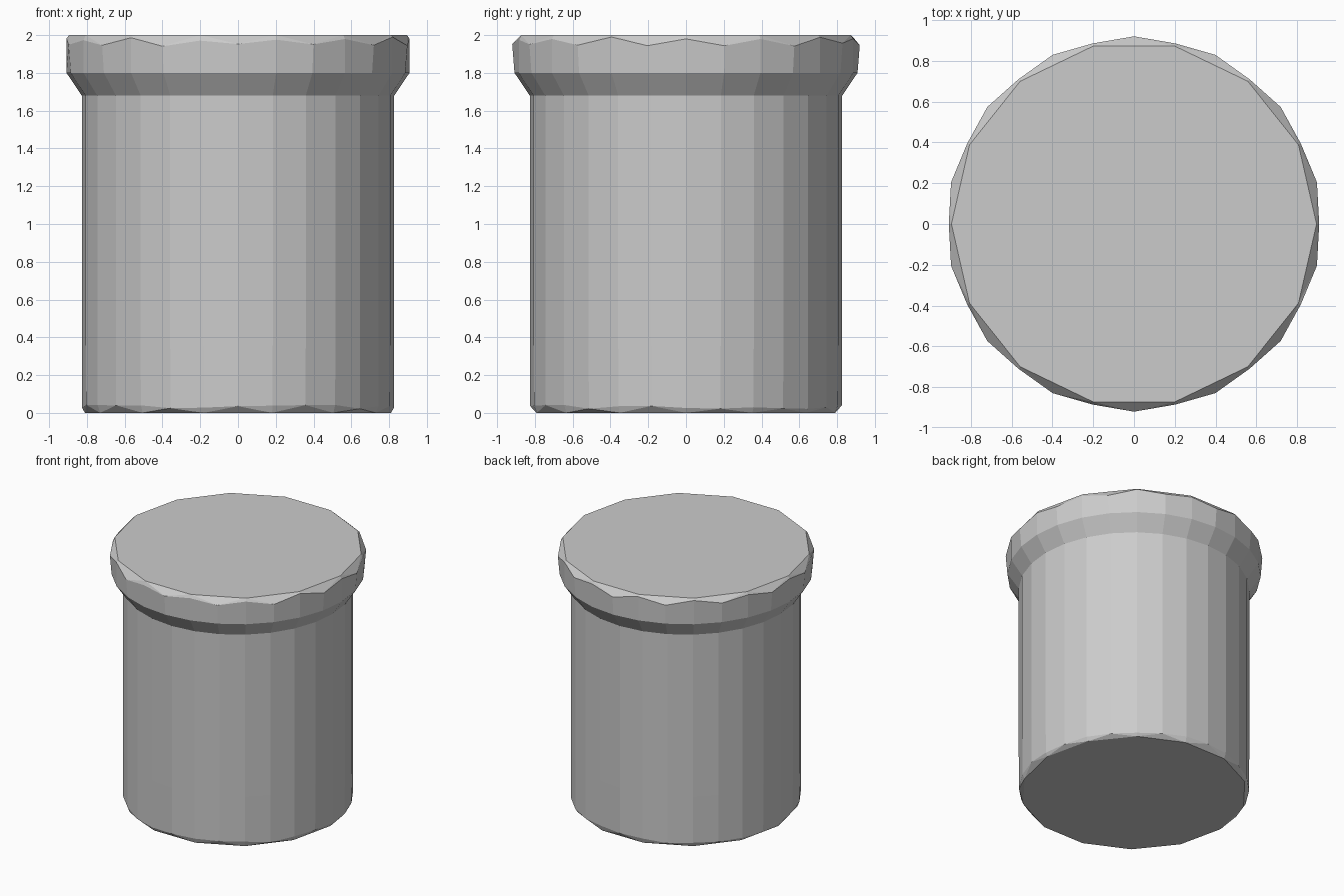
import bpy, bmesh, math, random

if "Cube" in bpy.data.objects:
    bpy.data.objects.remove(bpy.data.objects["Cube"])

random.seed(4)
N = 28  # sides of the walls


def ring(bm, n, radius, height):
    """Ring of n vertices; radius and height are functions of the index."""
    return [bm.verts.new((radius(k) * math.cos(2 * math.pi * k / n),
                          radius(k) * math.sin(2 * math.pi * k / n),
                          height(k))) for k in range(n)]


def bridge(bm, a, b):
    n = len(a)
    for k in range(n):
        j = (k + 1) % n
        bm.faces.new((a[k], a[j], b[j], b[k]))


def cap(bm, wall, end):
    """Close a wall with a coarser chamfer that has half as many sides."""
    n, h = len(wall), len(end)
    for k in range(h):
        j = (k + 1) % h
        w0, w1, w2 = wall[2 * k], wall[2 * k + 1], wall[(2 * k + 2) % n]
        bm.faces.new((end[k], w0, w1))
        bm.faces.new((end[k], w1, end[j]))
        bm.faces.new((end[j], w1, w2))
    bm.faces.new(end)


def const(v):
    return lambda k: v


def finish(bm, name):
    bmesh.ops.recalc_face_normals(bm, faces=bm.faces)
    mesh = bpy.data.meshes.new(name)
    bm.to_mesh(mesh)
    bm.free()
    bpy.context.collection.objects.link(bpy.data.objects.new(name, mesh))


# Body: straight wall with a worn lower edge
bm = bmesh.new()
foot = ring(bm, N // 2, const(0.81), const(0.0))
low = ring(bm, N, const(0.825), lambda k: 0.02 + random.uniform(0, 0.025))
mid = ring(bm, N, const(0.827), const(0.40))
neck = ring(bm, N, const(0.827), const(1.68))
cap(bm, low, foot)
bridge(bm, low, mid)
bridge(bm, mid, neck)
finish(bm, "body")

# Lid: flared underside, faceted rim and flat top
bm = bmesh.new()
under = ring(bm, N, const(0.827), const(1.68))
flare = ring(bm, N, const(0.908), const(1.80))
rim = ring(bm, N, lambda k: 0.92 if k % 2 else 0.908,
           lambda k: (1.95 if k % 2 else 1.98) + random.uniform(-0.01, 0.01))
top = ring(bm, N // 2, const(0.895), const(2.0))
bridge(bm, under, flare)
bridge(bm, flare, rim)
cap(bm, rim, top)
finish(bm, "lid")
